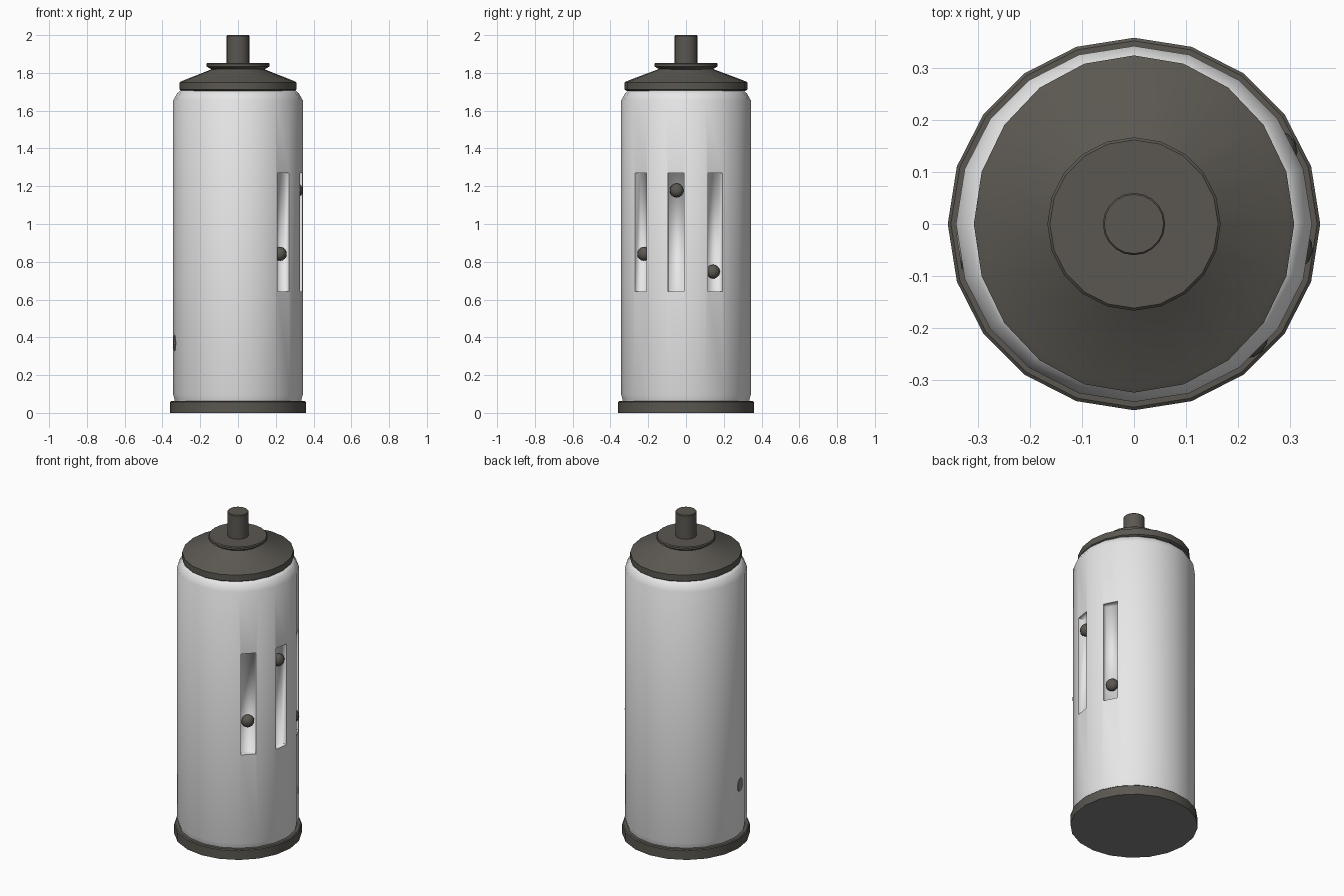
import bpy
import bmesh
from math import cos, sin, pi, radians
from mathutils import Matrix, Vector

if "Cube" in bpy.data.objects:
    bpy.data.objects.remove(bpy.data.objects["Cube"], do_unlink=True)


def make_material(name, color):
    mat = bpy.data.materials.new(name)
    mat.use_nodes = True
    mat.diffuse_color = color
    mat.node_tree.nodes["Principled BSDF"].inputs["Base Color"].default_value = color
    return mat


WHITE = make_material("white_shell", (0.8, 0.8, 0.8, 1))
DARK = make_material("dark_grey", (0.105, 0.097, 0.083, 1))
GREY = make_material("neutral_grey", (0.22, 0.22, 0.22, 1))
SIDES = 20


def finish(bm, name, mat, matrix=Matrix()):
    bmesh.ops.recalc_face_normals(bm, faces=bm.faces)
    mesh = bpy.data.meshes.new(name)
    bm.to_mesh(mesh)
    bm.free()
    mesh.materials.append(mat)
    obj = bpy.data.objects.new(name, mesh)
    obj.matrix_world = matrix
    bpy.context.collection.objects.link(obj)
    return obj


def smooth(obj, angle=30):
    bpy.ops.object.select_all(action="DESELECT")
    obj.select_set(True)
    bpy.context.view_layer.objects.active = obj
    bpy.ops.object.shade_smooth_by_angle(angle=radians(angle))


def lathe(name, profile, mat, x_scale=1.0):
    """Turn (radius, height) points around z and close both ends."""
    bm = bmesh.new()
    turns = [2 * pi * i / SIDES for i in range(SIDES)]
    rings = [[bm.verts.new((r * cos(a) * x_scale, r * sin(a), z)) for a in turns]
             for r, z in profile]
    for low, high in zip(rings, rings[1:]):
        for i in range(SIDES):
            j = (i + 1) % SIDES
            bm.faces.new((low[i], low[j], high[j], high[i]))
    bm.faces.new(rings[0][::-1])
    bm.faces.new(rings[-1])
    return finish(bm, name, mat)


def outward(angle, radius, z):
    """Frame on the shell whose local x axis points outward."""
    return Matrix.Rotation(radians(angle), 4, "Z") @ Matrix.Translation((radius, 0, z))


# Can shell with chamfered shoulder
body = lathe("can_body", [(0.333, 0.05), (0.337, 0.075), (0.343, 0.095),
                          (0.343, 1.655), (0.322, 1.692), (0.305, 1.707)], WHITE)

# Base rim with a grey underside
base = lathe("base_rim", [(0.359, 0), (0.359, 0.057), (0.353, 0.062)], DARK)
base.data.materials.append(GREY)
for face in base.data.polygons:
    face.material_index = 1 if face.normal.z < -0.9 else 0
smooth(base)

# Cap, collar and nozzle
smooth(lathe("cap", [(0.315, 1.705), (0.325, 1.712), (0.325, 1.75), (0.312, 1.757),
                     (0.145, 1.82), (0.135, 1.83)], DARK, 0.95))
smooth(lathe("collar", [(0.135, 1.815), (0.16, 1.83), (0.167, 1.835), (0.167, 1.847),
                        (0.162, 1.852)], DARK))
smooth(lathe("nozzle", [(0.06, 1.83), (0.06, 1.996), (0.057, 2.0)], DARK))

# Three slots cut into the shell, each with a recessed ball
SLOTS = [(-45, 0.842), (-9, 1.178), (27, 0.748)]
for number, (angle, ball_z) in enumerate(SLOTS, 1):
    bm = bmesh.new()
    bmesh.ops.create_cube(bm, size=1)
    bmesh.ops.scale(bm, vec=Vector((0.08, 0.086, 0.627)), verts=bm.verts)
    cutter = finish(bm, f"slot_cutter_{number}", WHITE, outward(angle, 0.339, 0.957))
    cutter.hide_render = True
    cut = body.modifiers.new("slot", "BOOLEAN")
    cut.operation = "DIFFERENCE"
    cut.solver = "EXACT"
    cut.object = cutter
    bpy.context.view_layer.objects.active = body
    bpy.ops.object.modifier_apply(modifier=cut.name)
    bpy.data.objects.remove(cutter, do_unlink=True)

    bm = bmesh.new()
    bmesh.ops.create_uvsphere(bm, u_segments=12, v_segments=8, radius=0.037)
    bmesh.ops.scale(bm, vec=Vector((0.85, 1, 1)), verts=bm.verts)
    smooth(finish(bm, f"slot_ball_{number}", DARK, outward(angle, 0.317, ball_z)), 60)
smooth(body, 50)

# Blend each slot floor softly into its walls, keeping the rim sharp
bm = bmesh.new()
bm.from_mesh(body.data)
for edge in bm.edges:
    middle = (edge.verts[0].co + edge.verts[1].co) / 2
    if 0.6 < middle.z < 1.3 and middle.xy.length < 0.31:
        edge.smooth = True
bm.to_mesh(body.data)
bm.free()

# Small oval button on the opposite side
bm = bmesh.new()
bmesh.ops.create_cone(bm, cap_ends=True, segments=12, radius1=0.036, radius2=0.034, depth=0.006)
turn = Matrix.Rotation(pi / 2, 4, "Y") @ Matrix.Diagonal((1.2, 1, 1, 1))
bmesh.ops.transform(bm, matrix=turn, verts=bm.verts)
smooth(finish(bm, "side_button", GREY, outward(189, 0.3385, 0.37)))
